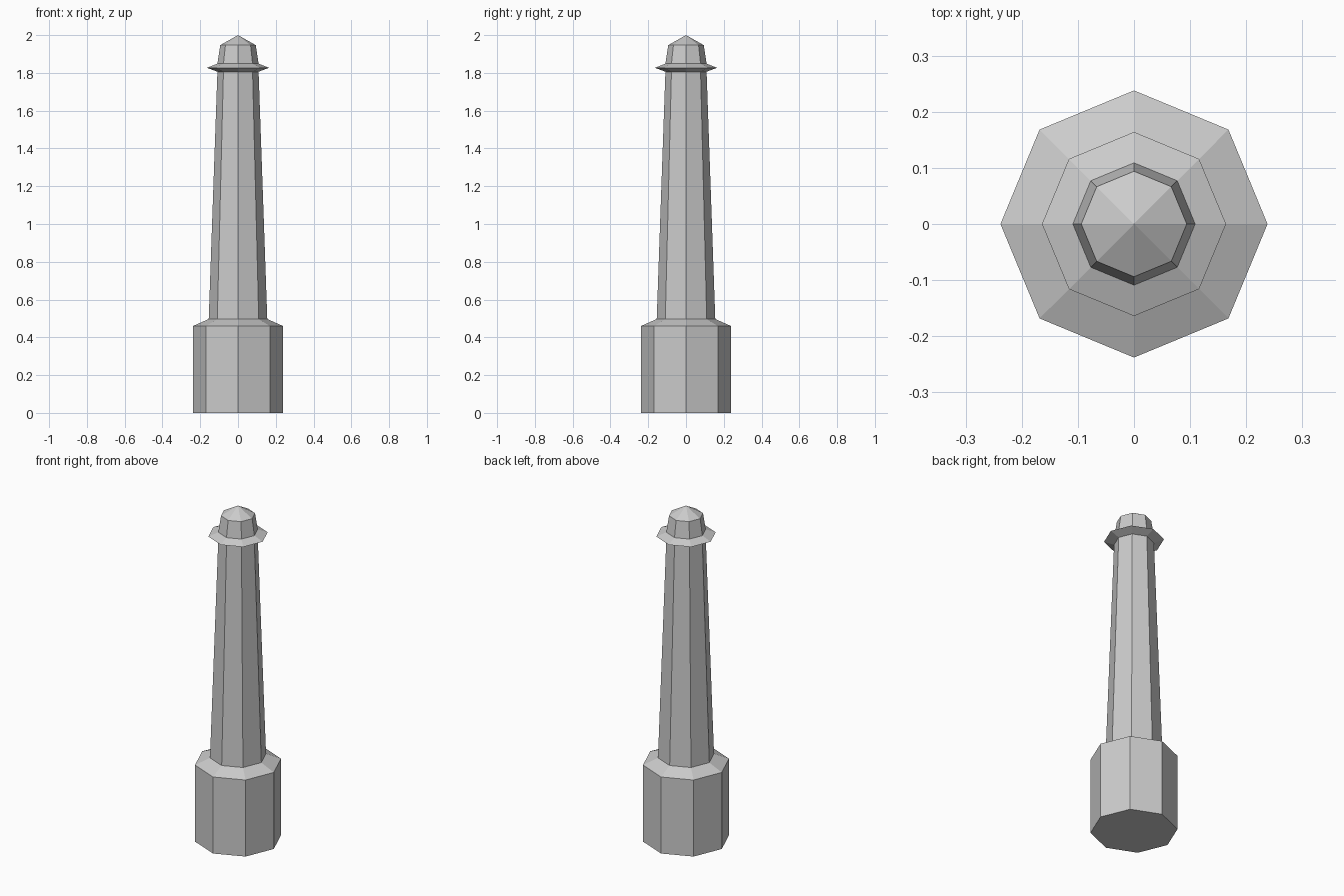
import bpy, bmesh
from math import cos, sin, pi

if "Cube" in bpy.data.objects:
    bpy.data.objects.remove(bpy.data.objects["Cube"])

SIDES = 8


def lathe(name, profile):
    """Revolve (radius, height) points into a faceted octagonal part."""
    bm = bmesh.new()
    rings = []
    for r, z in profile:
        n = SIDES if r > 0 else 1
        rings.append([bm.verts.new((r * cos(2 * pi * i / SIDES),
                                    r * sin(2 * pi * i / SIDES), z)) for i in range(n)])
    for low, high in zip(rings, rings[1:]):
        for i in range(SIDES):
            j = (i + 1) % SIDES
            if len(high) == 1:
                bm.faces.new((low[i], low[j], high[0]))
            else:
                bm.faces.new((low[i], low[j], high[j], high[i]))
    # Close the underside where the part rests on the ground
    if profile[0][1] == 0:
        bm.faces.new(rings[0][::-1])
    mesh = bpy.data.meshes.new(name)
    bm.to_mesh(mesh)
    bm.free()
    obj = bpy.data.objects.new(name, mesh)
    bpy.context.collection.objects.link(obj)
    return obj


# Wide base with sloped shoulder
lathe("base", [(0.238, 0), (0.238, 0.46), (0.155, 0.497)])
# Tapered post
lathe("shaft", [(0.155, 0.497), (0.109, 1.806)])
# Sharp-edged ring near the top
lathe("collar", [(0.109, 1.806), (0.164, 1.827), (0.109, 1.849)])
# Tapered head with pointed top
lathe("cap", [(0.109, 1.849), (0.094, 1.947), (0, 2)])
